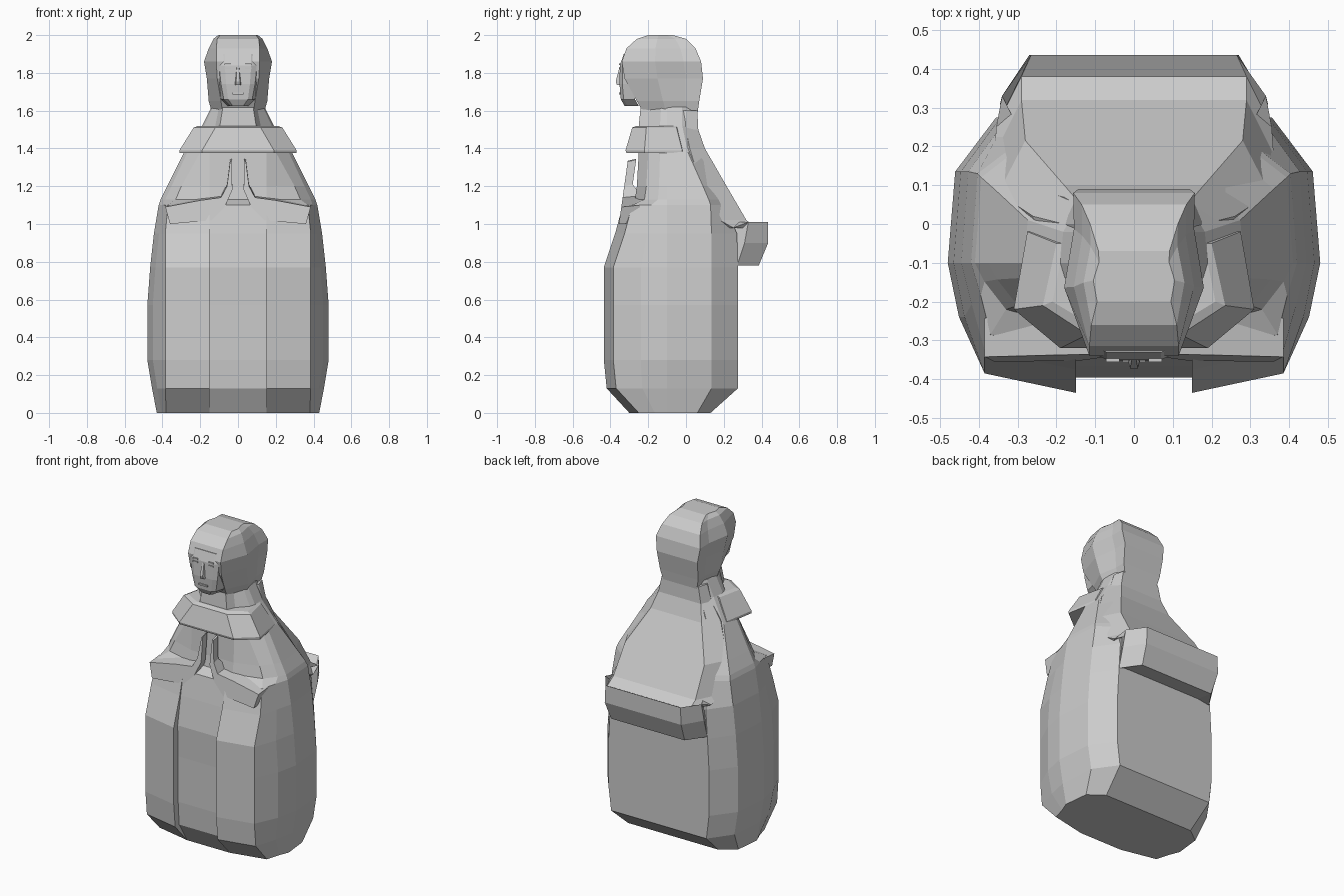
import bpy, bmesh

if "Cube" in bpy.data.objects:
    bpy.data.objects.remove(bpy.data.objects["Cube"])


def make(name, verts, faces):
    me = bpy.data.meshes.new(name)
    me.from_pydata(verts, [], faces)
    bm = bmesh.new()
    bm.from_mesh(me)
    bmesh.ops.remove_doubles(bm, verts=bm.verts, dist=0.0005)
    bmesh.ops.recalc_face_normals(bm, faces=bm.faces)
    bm.to_mesh(me)
    bm.free()
    ob = bpy.data.objects.new(name, me)
    bpy.context.collection.objects.link(ob)
    return ob


def loft(name, rings):
    """rings: list of (z, half outline of (x, y) from front to back), mirrored in x."""
    verts, faces = [], []
    for z, half in rings:
        verts += [(x, y, z) for x, y in half]
        verts += [(-x, y, z) for x, y in reversed(half)]
    n = len(rings[0][1]) * 2
    for r in range(len(rings) - 1):
        for i in range(n):
            j = (i + 1) % n
            faces.append((r * n + i, r * n + j, (r + 1) * n + j, (r + 1) * n + i))
    faces.append(tuple(range(n)))
    faces.append(tuple(range((len(rings) - 1) * n, len(rings) * n)))
    return make(name, verts, faces)


def box(name, x, y, z, sx, sy, sz):
    ring = [(sx / 2, y - sy / 2), (sx / 2, y + sy / 2)]
    ob = loft(name, [(z - sz / 2, ring), (z + sz / 2, ring)])
    ob.location.x = x
    return ob


# robe: z, half width, front y, groove depth, panel edge x, back y
rows = [(0, .43, -.30, 0, .38, .13), (.13, .455, -.42, .04, .385, .275),
        (.28, .48, -.435, .045, .385, .275), (.57, .48, -.435, .045, .385, .275),
        (.77, .465, -.435, .04, .385, .275), (.95, .445, -.375, .01, .385, .27),
        (1.1, .42, -.335, 0, .37, .2), (1.13, .41, -.27, 0, .33, .19),
        (1.2, .375, -.26, 0, .3, .16), (1.38, .285, -.25, 0, .2, .08),
        (1.52, .19, -.25, 0, .12, .05), (1.62, .14, -.24, 0, .1, .05)]
loft("robe", [(z, [(min(.15, xf * .8), yf + g), (min(.15, xf * .8), yf), (xf, yf + .05),
                   (w * .94, yf * .55), (w, -.1), (w * .96, min(.135, yb - .07)), (w * .74, yb)])
              for z, w, yf, g, xf, yb in rows])

# back cape with flared hem: y, z, half width, side x, side y
cape = [(.06, 1.6, .13, .145, 0), (.065, 1.5, .15, .18, 0), (.1, 1.4, .18, .26, .02),
        (.215, 1.2, .28, .35, .08), (.32, 1.02, .29, .36, .18), (.38, .98, .29, .355, .25),
        (.435, 1.01, .265, .34, .33), (.435, .9, .27, .345, .31), (.385, .78, .26, .34, .27),
        (.22, .8, .25, .33, .2)]
verts, faces = [], []
for y, z, w, sx, sy in cape:
    verts += [(-sx, sy, z), (-w, y, z), (w, y, z), (sx, sy, z)]
    verts += [(sx * .85, sy - .1, z), (-sx * .85, sy - .1, z)]
for r in range(len(cape) - 1):
    for i in range(6):
        a, b = r * 6 + i, r * 6 + (i + 1) % 6
        faces.append((a, b, b + 6, a + 6))
faces += [tuple(range(6)), tuple(range(len(verts) - 6, len(verts)))]
make("cape", verts, faces)

# collar band
loft("collar", [(1.375, [(.19, -.315), (.31, -.22), (.275, -.02), (.1, -.0)]),
                (1.39, [(.19, -.32), (.31, -.22), (.275, -.02), (.1, -.0)]),
                (1.51, [(.12, -.285), (.235, -.21), (.2, -.05), (.1, -.02)]),
                (1.52, [(.11, -.26), (.21, -.2), (.18, -.05), (.1, -.02)])])

# sleeves meeting in front of the chest
outline = [(.033, 1.335), (.03, 1.18), (.07, 1.09), (.14, 1.02), (.36, 1.0),
           (.385, 1.09), (.2, 1.125), (.09, 1.14), (.058, 1.2), (.042, 1.33)]
n = len(outline)
for s, side in ((1, "left"), (-1, "right")):
    front = [(s * x, -.355 + .14 * (z - 1), z) for x, z in outline]
    back = [(x, y + (.045 if z > 1.17 else .1), z + .01) for x, y, z in front]
    make("sleeve_" + side, front + back,
         [tuple(range(n)), tuple(range(n, 2 * n))]
         + [(i, (i + 1) % n, n + (i + 1) % n, n + i) for i in range(n)])

# hood: z, front half width, front y, half width, back y
hood = [(1.58, .08, -.22, .135, .06), (1.65, .09, -.26, .155, .07), (1.77, .11, -.325, .165, .09),
        (1.86, .115, -.34, .18, .08), (1.93, .115, -.315, .155, .05),
        (1.98, .11, -.26, .13, 0), (2.0, .095, -.2, .105, -.07)]
loft("hood", [(z, [(fx, yf), (w, yf + (yb - yf) * .42), (w * .86, yf + (yb - yf) * .78), (w * .87, yb)])
              for z, fx, yf, w, yb in hood])

# face and features
face = [(1.625, .04, -.325), (1.66, .075, -.345), (1.74, .09, -.352), (1.84, .1, -.35), (1.9, .1, -.33)]
loft("face", [(z, [(fx * .7, yf), (fx, yf + .015), (fx + .015, yf + .075)]) for z, fx, yf in face])
for s, side in ((1, "left"), (-1, "right")):
    for part, z in (("brow_", 1.845), ("eye_", 1.825)):
        box(part + side, s * .055, -.35, z, .034, .012, .008)
loft("nose", [(1.735, [(.012, -.365), (.018, -.345)]), (1.755, [(.01, -.372), (.016, -.345)]),
              (1.83, [(.006, -.352), (.008, -.34)])])
box("mouth", 0, -.349, 1.69, .06, .014, .01)
